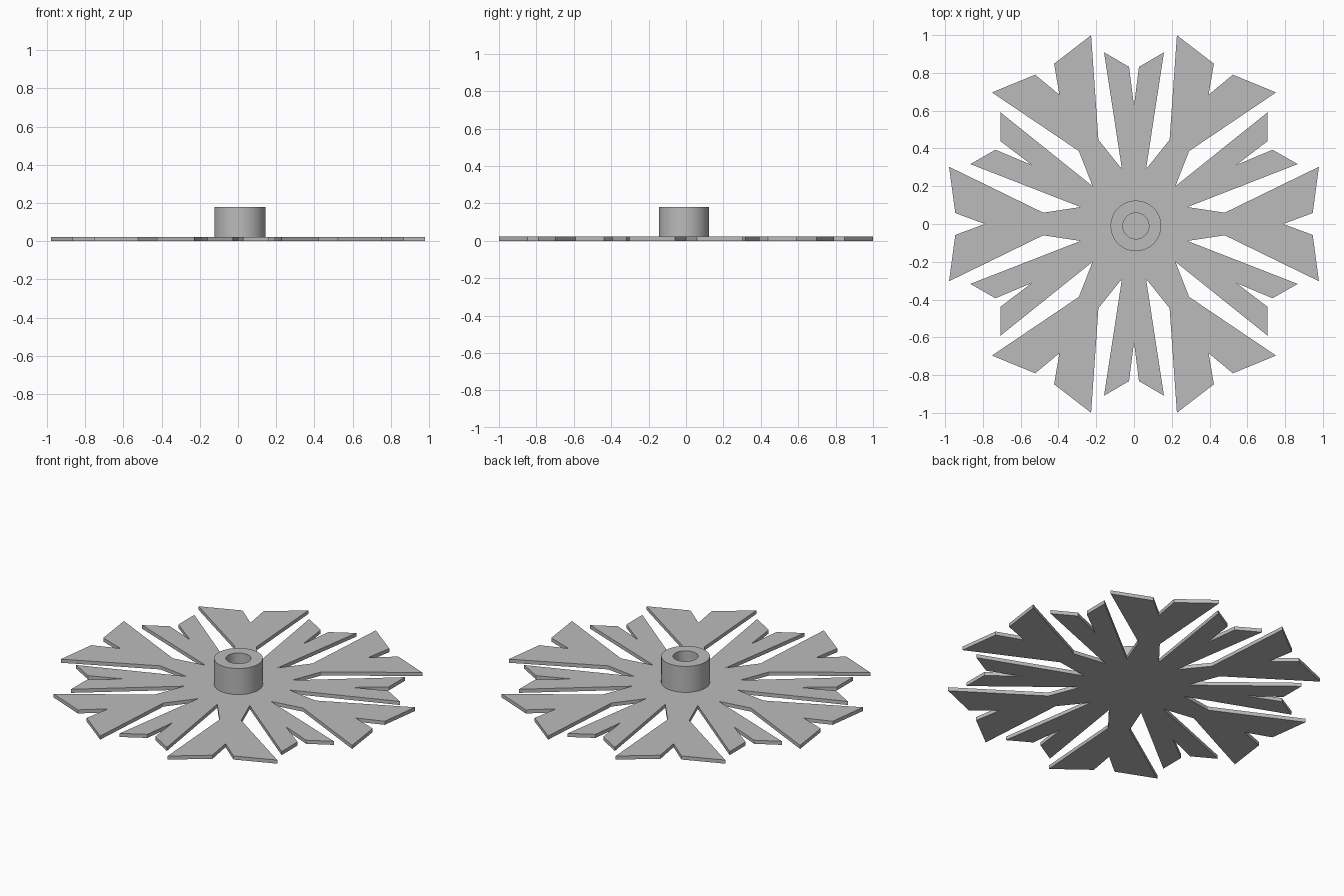
import bpy, bmesh
from math import radians, cos, sin, tau

cube = bpy.data.objects.get("Cube")
if cube:
    bpy.data.objects.remove(cube, do_unlink=True)

PLATE = 0.022      # plate thickness
HUB_TOP = 0.18
HUB_X, HUB_Y = 0.01, -0.01
HUB_R, HOLE_R = 0.134, 0.069

grey = bpy.data.materials.new("plain grey")
grey.use_nodes = True
colour = (0.5, 0.5, 0.5, 1)
grey.diffuse_color = colour
grey.node_tree.nodes["Principled BSDF"].inputs["Base Color"].default_value = colour


def make_object(name, bm):
    bmesh.ops.recalc_face_normals(bm, faces=bm.faces)
    mesh = bpy.data.meshes.new(name)
    bm.to_mesh(mesh)
    bm.free()
    mesh.materials.append(grey)
    obj = bpy.data.objects.new(name, mesh)
    bpy.context.collection.objects.link(obj)
    return obj


# Half of one sixth of the outline: (radius, angle) from wide arm to narrow arm
half = [(0.79, 0), (0.948, 3.5), (1.025, 17.2), (0.484, 7.1), (0.297, 17.6),
        (0.923, 20.1), (0.832, 28.2), (0.625, 30)]
sector = half + [(r, 60 - a) for r, a in reversed(half[1:-1])]

# Snowflake plate: six repeated sectors, extruded upwards
bm = bmesh.new()
ring = [bm.verts.new((r * cos(radians(a + 60 * k)), r * sin(radians(a + 60 * k)), 0))
        for k in range(6) for r, a in sector]
base = bm.faces.new(ring)
solid = bmesh.ops.extrude_face_region(bm, geom=[base], use_keep_orig=True)
top = [v for v in solid["geom"] if isinstance(v, bmesh.types.BMVert)]
bmesh.ops.translate(bm, verts=top, vec=(0, 0, PLATE))
make_object("snowflake_plate", bm)

# Hub: a tube turned from a rectangular section, its hole ending on the plate
bm = bmesh.new()
section = [(HOLE_R, PLATE / 2), (HUB_R, PLATE / 2), (HUB_R, HUB_TOP), (HOLE_R, HUB_TOP)]
steps = 64
rings = [[bm.verts.new((HUB_X + r * cos(tau * i / steps), HUB_Y + r * sin(tau * i / steps), z))
          for r, z in section] for i in range(steps)]
for i in range(steps):
    a, b = rings[i], rings[(i + 1) % steps]
    for j in range(4):
        k = (j + 1) % 4
        bm.faces.new((a[j], b[j], b[k], a[k]))
hub = make_object("hub", bm)

bpy.ops.object.select_all(action='DESELECT')
hub.select_set(True)
bpy.context.view_layer.objects.active = hub
bpy.ops.object.shade_smooth_by_angle(angle=radians(30))
